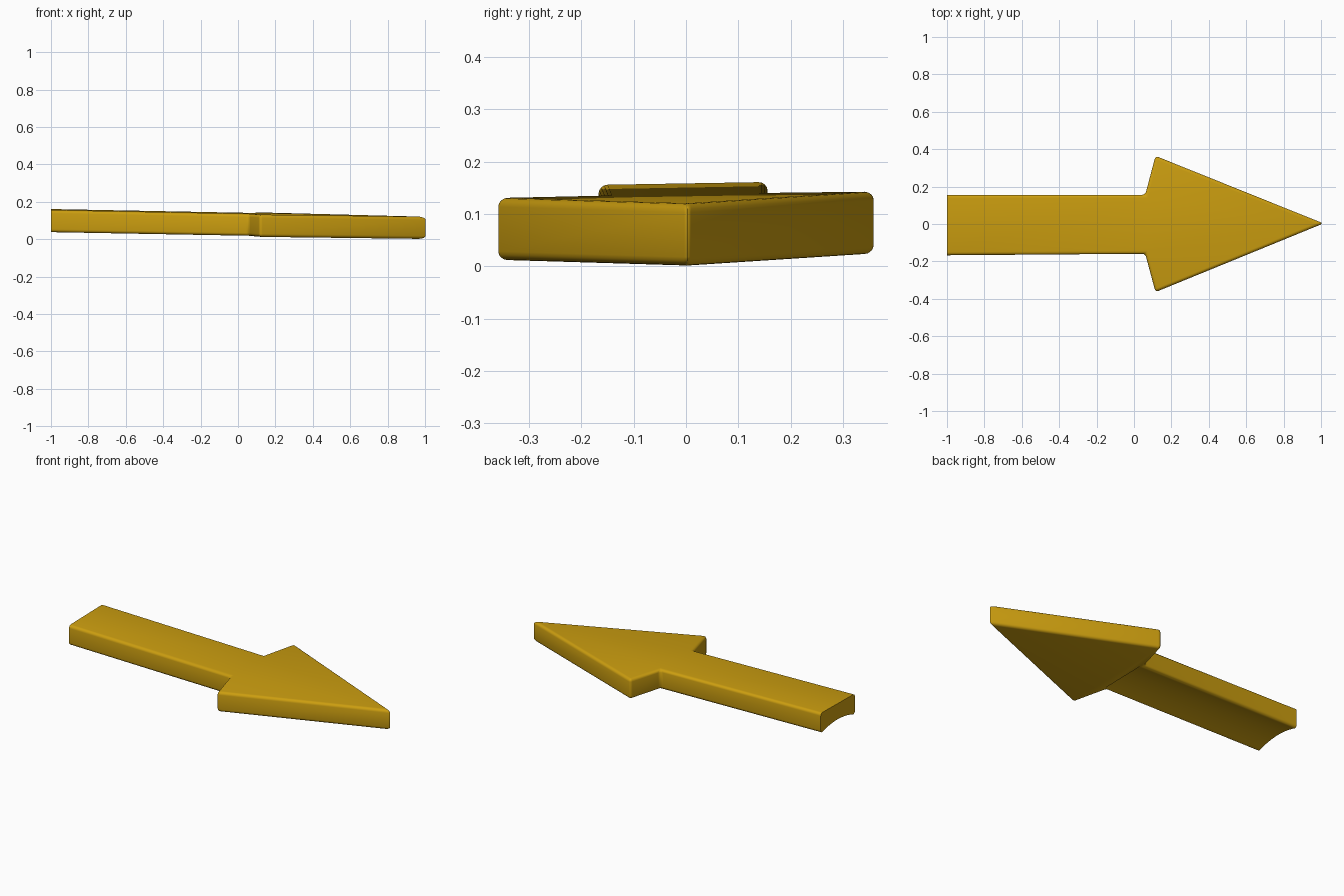
import bpy, bmesh, math
from mathutils import Matrix

if "Cube" in bpy.data.objects:
    bpy.data.objects.remove(bpy.data.objects["Cube"])

THICK = 0.119
GROOVE_DEPTH = 0.025
GROOVE_HALF = 0.15

def tilt(v):
    # the whole arrow leans slightly along x and y
    v.co.z += 0.0203 - 0.0193 * v.co.x + 0.017 * v.co.y

def make_object(name, bm):
    bmesh.ops.recalc_face_normals(bm, faces=bm.faces)
    for v in bm.verts:
        tilt(v)
    mesh = bpy.data.meshes.new(name)
    bm.to_mesh(mesh)
    bm.free()
    obj = bpy.data.objects.new(name, mesh)
    bpy.context.collection.objects.link(obj)
    return obj

# arrow body: extruded outline with rounded edges
outline = [(-1.1, -0.168), (0.06, -0.159), (0.115, -0.364), (1.013, 0.003),
           (0.115, 0.364), (0.06, 0.156), (-1.1, 0.156)]
bm = bmesh.new()
base = bm.faces.new([bm.verts.new((x, y, 0)) for x, y in outline])
ext = bmesh.ops.extrude_face_region(bm, geom=[base])
for v in [g for g in ext["geom"] if isinstance(g, bmesh.types.BMVert)]:
    v.co.z += THICK
bmesh.ops.recalc_face_normals(bm, faces=bm.faces)
bmesh.ops.bevel(bm, geom=bm.edges[:], offset=0.017, offset_type='OFFSET',
                segments=4, profile=0.5, affect='EDGES', clamp_overlap=True)

# tail end: cut square and sharp
cut = bmesh.ops.bisect_plane(bm, geom=bm.verts[:] + bm.edges[:] + bm.faces[:],
                             plane_co=(-1, 0, 0), plane_no=(-1, 0, 0), clear_outer=True)
bmesh.ops.holes_fill(bm, edges=[e for e in bm.edges if e.is_boundary])
arrow = make_object("arrow", bm)

# shallow arched groove under the shaft
radius = (GROOVE_HALF ** 2 + GROOVE_DEPTH ** 2) / (2 * GROOVE_DEPTH)
bm = bmesh.new()
place = Matrix.Translation((-0.57, -0.004, GROOVE_DEPTH - radius)) @ Matrix.Rotation(math.pi / 2, 4, 'Y')
bmesh.ops.create_cone(bm, cap_ends=True, segments=128, radius1=radius, radius2=radius,
                      depth=1.3, matrix=place)
cutter = make_object("groove_cutter", bm)
cutter.hide_render = True

mod = arrow.modifiers.new("groove", 'BOOLEAN')
mod.operation = 'DIFFERENCE'
mod.solver = 'EXACT'
mod.object = cutter
bpy.context.view_layer.objects.active = arrow
arrow.select_set(True)
bpy.ops.object.modifier_apply(modifier=mod.name)
bpy.data.objects.remove(cutter)

# golden finish
gold = bpy.data.materials.new("gold")
gold.diffuse_color = (0.6, 0.34, 0.005, 1)
gold.use_nodes = True
gold.node_tree.nodes["Principled BSDF"].inputs["Base Color"].default_value = gold.diffuse_color
arrow.data.materials.clear()
arrow.data.materials.append(gold)
bpy.ops.object.shade_smooth_by_angle(angle=math.radians(35))
